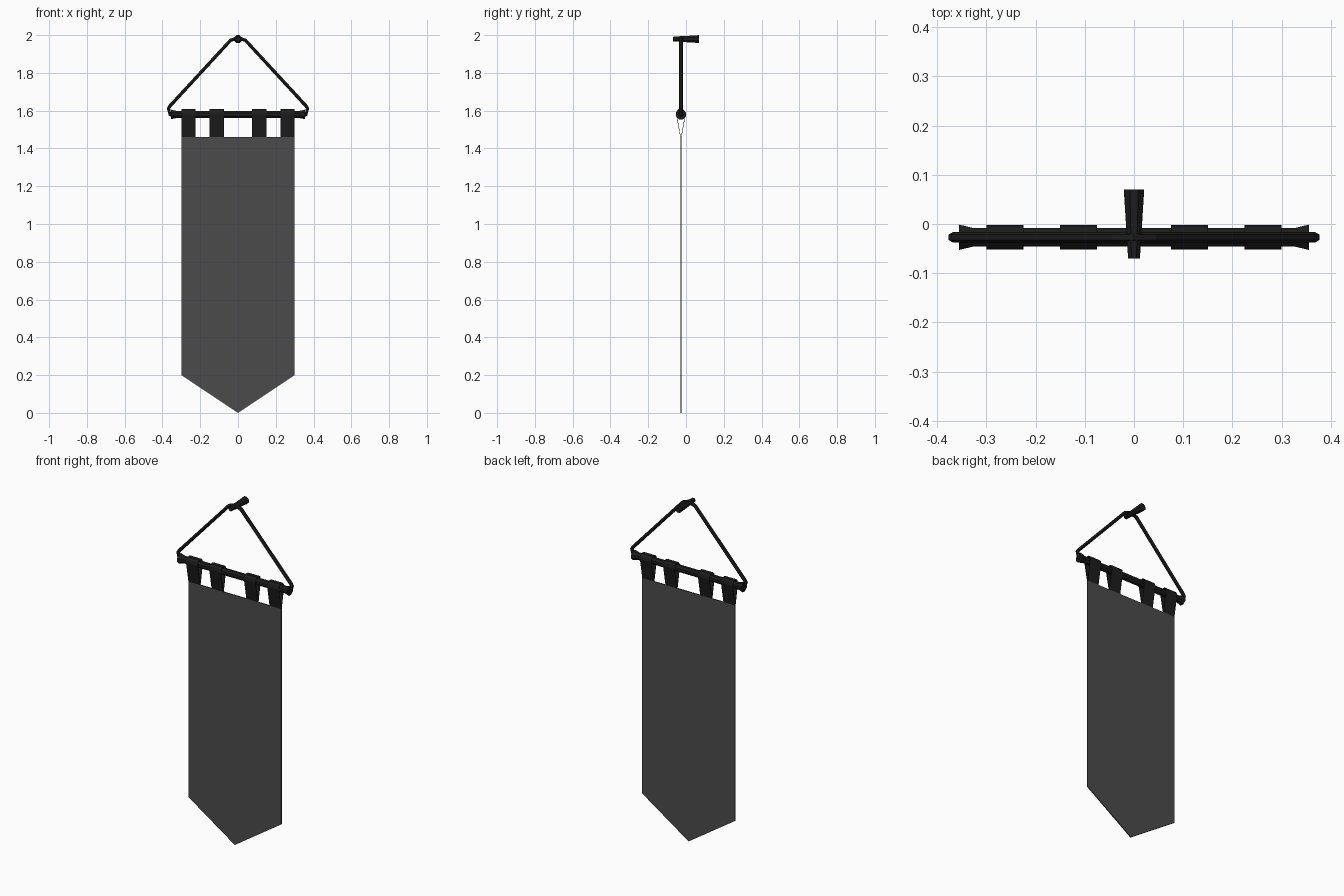
import bpy, bmesh, math

if "Cube" in bpy.data.objects:
    bpy.data.objects.remove(bpy.data.objects["Cube"])

Y = -0.027      # plane of the hanging cloth
ROD_Z = 1.58

dark = bpy.data.materials.new("dark")
dark.diffuse_color = (0.012, 0.012, 0.012, 1)
dark.use_nodes = True
dark.node_tree.nodes["Principled BSDF"].inputs["Base Color"].default_value = dark.diffuse_color
cloth_mat = bpy.data.materials.new("cloth_grey")
cloth_mat.diffuse_color = (0.07, 0.07, 0.07, 1)
cloth_mat.use_nodes = True
cloth_mat.node_tree.nodes["Principled BSDF"].inputs["Base Color"].default_value = cloth_mat.diffuse_color


def finish(name, bm, mat):
    bmesh.ops.recalc_face_normals(bm, faces=bm.faces)
    me = bpy.data.meshes.new(name)
    bm.to_mesh(me)
    bm.free()
    ob = bpy.data.objects.new(name, me)
    bpy.context.collection.objects.link(ob)
    me.materials.append(mat)
    return ob


def lathe(name, profile, place, sides, mat):
    """Sweep (position, radius) rings along an axis; place maps (t, a, b) to xyz."""
    bm = bmesh.new()
    rings = []
    for t, r in profile:
        angles = [2 * math.pi * (i + 0.5) / sides for i in range(sides)]
        rings.append([bm.verts.new(place(t, r * math.cos(a), r * math.sin(a))) for a in angles])
    for p, q in zip(rings, rings[1:]):
        for i in range(sides):
            j = (i + 1) % sides
            bm.faces.new((p[i], p[j], q[j], q[i]))
    bm.faces.new(rings[0])
    bm.faces.new(rings[-1])
    return finish(name, bm, mat)


# Cloth panel with pointed bottom
bm = bmesh.new()
outline = [(-0.3, 1.46), (-0.3, 0.2), (0, 0), (0.3, 0.2), (0.3, 1.46)]
face = bm.faces.new([bm.verts.new((x, Y - 0.003, z)) for x, z in outline])
ext = bmesh.ops.extrude_face_region(bm, geom=[face])
bmesh.ops.translate(bm, vec=(0, 0.006, 0),
                    verts=[v for v in ext["geom"] if isinstance(v, bmesh.types.BMVert)])
finish("cloth", bm, cloth_mat)

# Hanging loops around the rod
loop = [(-0.003, 1.46), (-0.025, 1.58), (-0.021, 1.598), (-0.011, 1.608),
        (0.011, 1.608), (0.021, 1.598), (0.025, 1.58), (0.003, 1.46)]
for n, x0 in enumerate((-0.3, -0.15, 0.075, 0.225)):
    bm = bmesh.new()
    a, b = [[bm.verts.new((x, Y + y, z)) for y, z in loop] for x in (x0, x0 + 0.075)]
    for i in range(len(loop)):
        j = (i + 1) % len(loop)
        bm.faces.new((a[i], a[j], b[j], b[i]))
    tab = finish(f"hanging_loop_{n + 1}", bm, dark)
    mod = tab.modifiers.new("thickness", "SOLIDIFY")
    mod.thickness = 0.003
    mod.offset = -1

# Rod with flared ends
lathe("rod", [(-0.356, 0.028), (-0.325, 0.02), (0.325, 0.02), (0.356, 0.028)],
      lambda t, a, b: (t, Y + a, ROD_Z + b), 8, dark)

# Tapered wall peg
lathe("wall_peg", [(-0.07, 0.013), (0.07, 0.0225)],
      lambda t, a, b: (a, t, 1.979 + b), 8, dark)

# Cord from rod end, over the peg, to the other end
half = [(0.345, 1.578), (0.36, 1.578), (0.368, 1.612), (0.36, 1.625), (0.04, 1.972)]
path = [(-x, z) for x, z in half] + [(0, 1.987)] + half[::-1]
curve = bpy.data.curves.new("cord", "CURVE")
curve.dimensions = "3D"
curve.bevel_depth = 0.0105
curve.bevel_resolution = 1
curve.use_fill_caps = True
spline = curve.splines.new("POLY")
spline.points.add(len(path) - 1)
for p, (x, z) in zip(spline.points, path):
    p.co = (x, Y, z, 1)
spline.use_smooth = False
curve.materials.append(dark)
cord = bpy.data.objects.new("cord", curve)
bpy.context.collection.objects.link(cord)
